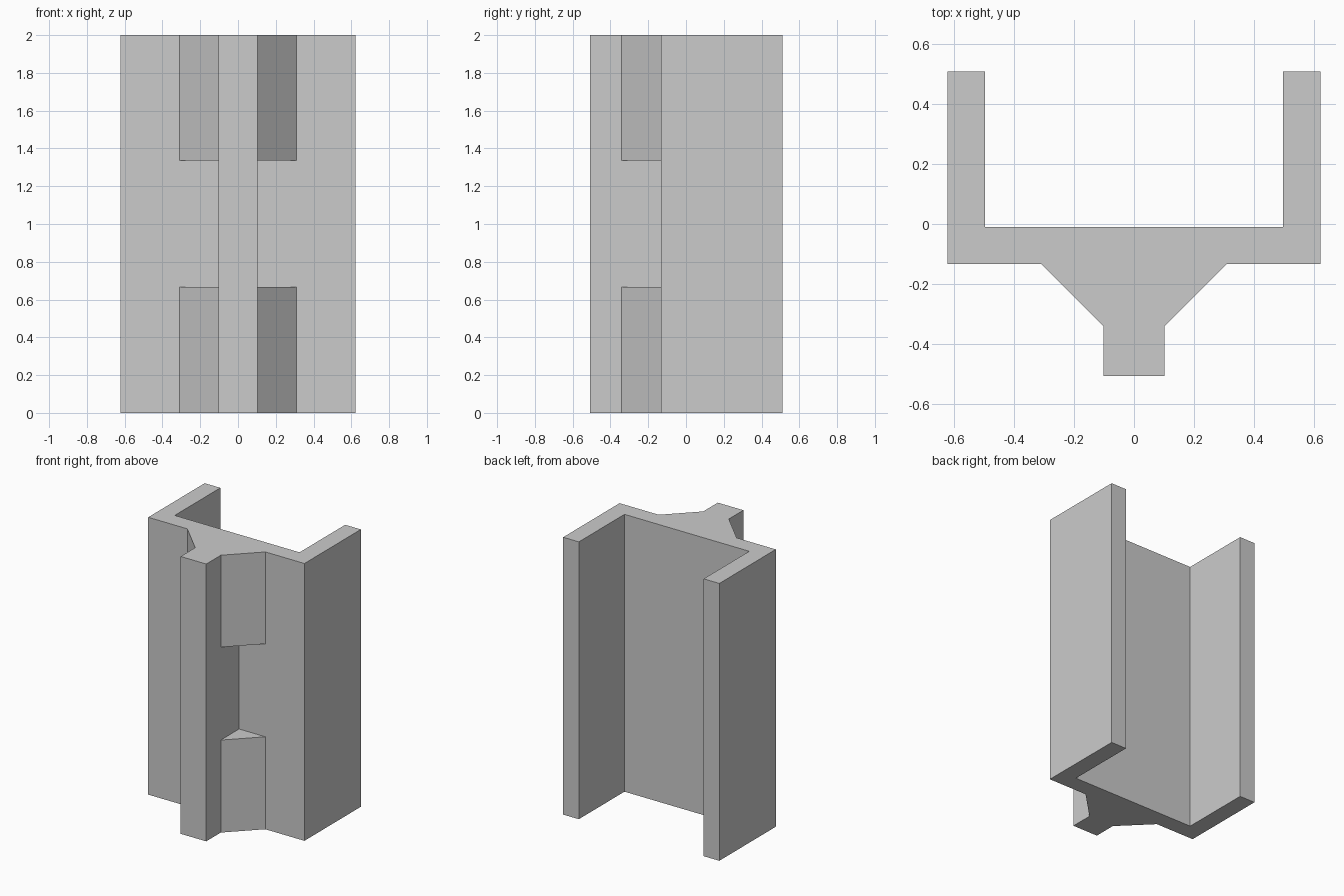
import bpy
import bmesh

cube = bpy.data.objects.get("Cube")
if cube:
    bpy.data.objects.remove(cube, do_unlink=True)

# Plain grey material
grey = bpy.data.materials.new("light_grey")
grey.use_nodes = True
colour = (0.6, 0.6, 0.6, 1)
grey.diffuse_color = colour
grey.node_tree.nodes["Principled BSDF"].inputs["Base Color"].default_value = colour

# Key dimensions
OUTER, INNER = 0.623, 0.498          # channel half widths
BACK, FLOOR, FACE = 0.51, -0.01, -0.133   # flange tips, channel floor, web front
FIN, FIN_FRONT = 0.102, -0.508       # fin half width and front
RUN = 0.209                          # gusset leg length
HEIGHT, LOW, HIGH = 2.0, 0.667, 1.337     # gussets stop between LOW and HIGH

root = (FIN, FACE)
gusset_fin = (FIN, FACE - RUN)
gusset_web = (FIN + RUN, FACE)


def outline(with_gusset):
    """Closed cross-section: right half of the points, then its mirror."""
    half = [(INNER, FLOOR), (INNER, BACK), (OUTER, BACK), (OUTER, FACE), gusset_web]
    if not with_gusset:
        half.append(root)
    half += [gusset_fin, (FIN, FIN_FRONT)]
    return half + [(-x, y) for x, y in reversed(half)]


bm = bmesh.new()
cache = {}


def vert(point, z):
    key = (*point, z)
    if key not in cache:
        cache[key] = bm.verts.new(key)
    return cache[key]


def cap(points, z):
    bm.faces.new([vert(p, z) for p in points])


# Side walls: gusseted ends with an open notch between them
for z0, z1, with_gusset in ((0, LOW, True), (LOW, HIGH, False), (HIGH, HEIGHT, True)):
    points = outline(with_gusset)
    for a, b in zip(points, points[1:] + points[:1]):
        bm.faces.new([vert(a, z0), vert(b, z0), vert(b, z1), vert(a, z1)])

# End caps and the triangular gusset ledges
for z in (0, HEIGHT):
    cap(outline(True), z)
for z in (LOW, HIGH):
    for side in (1, -1):
        cap([(side * x, y) for x, y in (root, gusset_fin, gusset_web)], z)

# Merge coplanar strips into clean flat faces
bmesh.ops.recalc_face_normals(bm, faces=bm.faces)
bmesh.ops.dissolve_limit(bm, angle_limit=0.01, verts=bm.verts, edges=bm.edges)

mesh = bpy.data.meshes.new("finned_channel")
bm.to_mesh(mesh)
bm.free()
mesh.materials.append(grey)
channel = bpy.data.objects.new("finned_channel", mesh)
bpy.context.collection.objects.link(channel)
